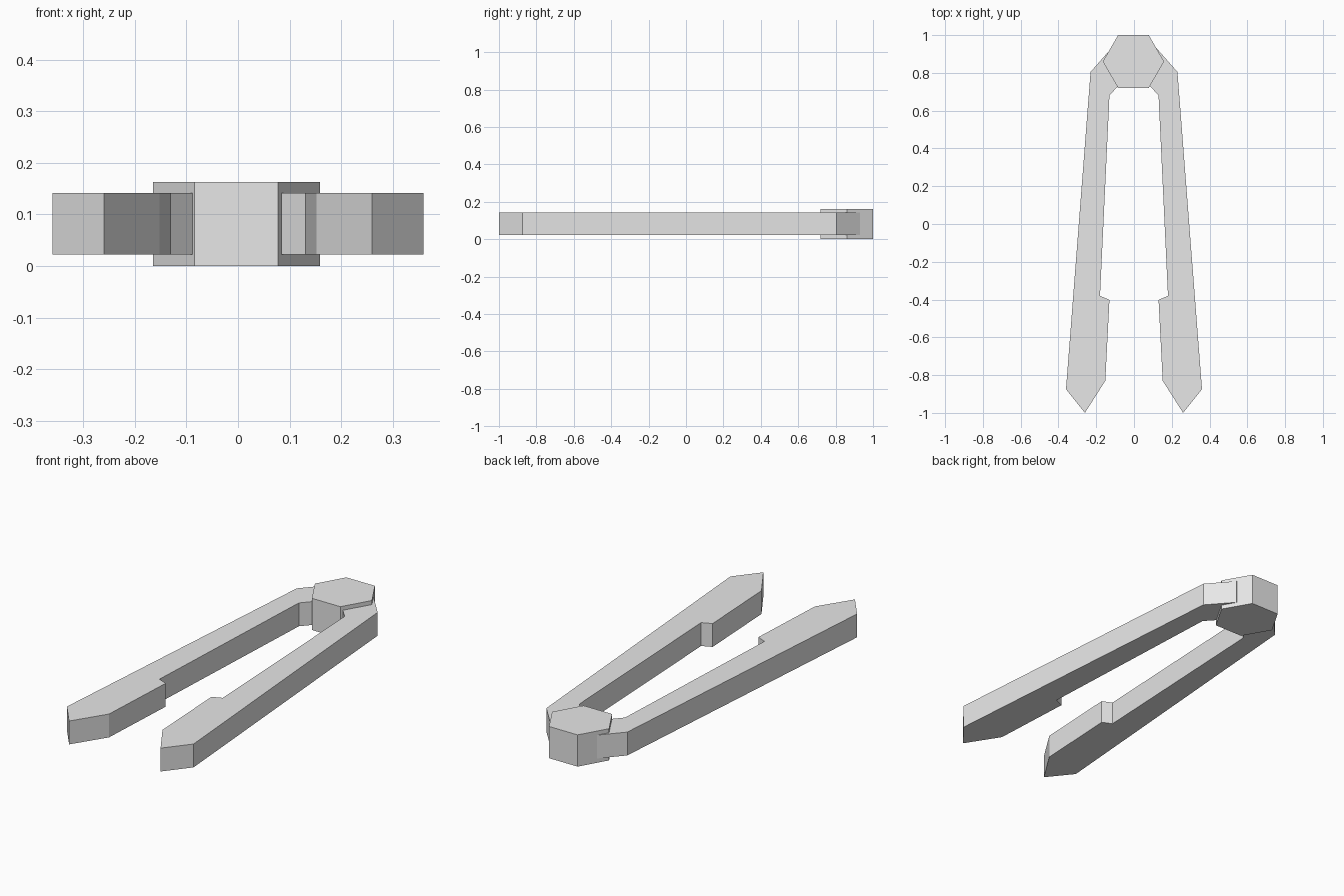
import bpy
import bmesh
from math import cos, sin, pi

cube = bpy.data.objects.get("Cube")
if cube:
    bpy.data.objects.remove(cube, do_unlink=True)

# Single plain grey
GREY = (0.8, 0.8, 0.8, 1.0)
grey = bpy.data.materials.new("light_grey")
grey.use_nodes = True
grey.diffuse_color = GREY
grey.node_tree.nodes["Principled BSDF"].inputs["Base Color"].default_value = GREY


def extrude_outline(name, outline, bottom, top):
    """Flat-sided solid from an outline in the ground plane."""
    bm = bmesh.new()
    face = bm.faces.new([bm.verts.new((x, y, bottom)) for x, y in outline])
    result = bmesh.ops.extrude_face_region(bm, geom=[face])
    raised = [v for v in result["geom"] if isinstance(v, bmesh.types.BMVert)]
    bmesh.ops.translate(bm, verts=raised, vec=(0, 0, top - bottom))
    bmesh.ops.recalc_face_normals(bm, faces=bm.faces)
    mesh = bpy.data.meshes.new(name)
    bm.to_mesh(mesh)
    bm.free()
    mesh.materials.append(grey)
    obj = bpy.data.objects.new(name, mesh)
    bpy.context.collection.objects.link(obj)
    return obj


# Hexagonal hinge joining the two arms
hinge = [(-0.003 + 0.162 * cos(i * pi / 3), 0.86 + 0.162 * sin(i * pi / 3))
         for i in range(6)]
extrude_outline("hinge_block", hinge, 0.0, 0.163)

# Arm: pointed tip, straight outer edge, hinge end, notched inner edge
arm = [(0.26, -1.0), (0.36, -0.875), (0.23, 0.805), (0.12, 0.93),
       (0.05, 0.86), (0.085, 0.73), (0.13, 0.68), (0.18, -0.38),
       (0.13, -0.402), (0.152, -0.83)]
for name, side in (("left_arm", 1), ("right_arm", -1)):
    extrude_outline(name, [(side * x, y) for x, y in arm], 0.022, 0.142)
